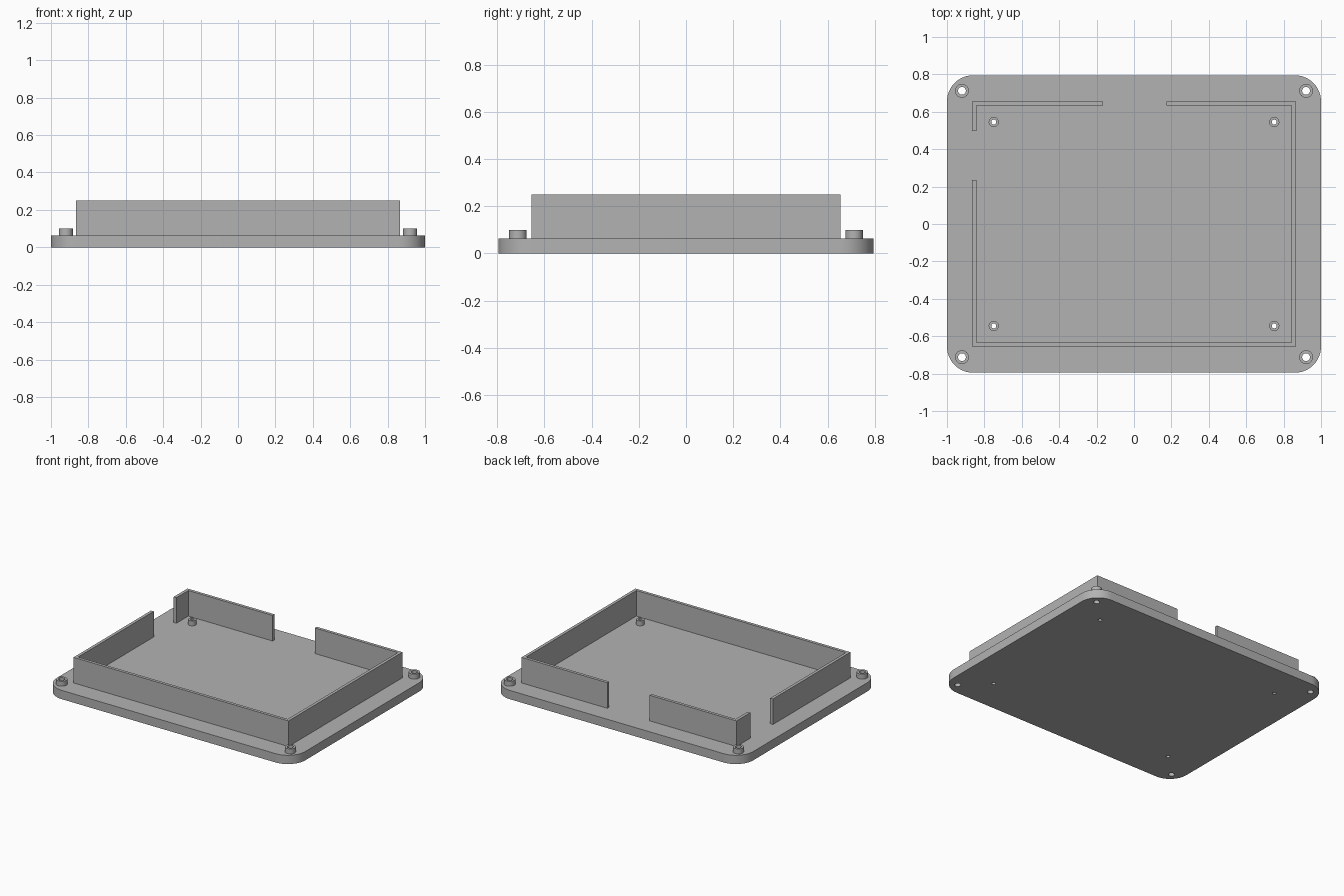
import bpy, bmesh, math

if "Cube" in bpy.data.objects:
    bpy.data.objects.remove(bpy.data.objects["Cube"])

grey = bpy.data.materials.new("light_grey")
grey.diffuse_color = (0.45, 0.45, 0.45, 1)
grey.use_nodes = True
grey.node_tree.nodes["Principled BSDF"].inputs["Base Color"].default_value = grey.diffuse_color


def circle(cx, cy, r, n=32):
    return [(cx + r * math.cos(2 * math.pi * i / n),
             cy + r * math.sin(2 * math.pi * i / n)) for i in range(n)]


def rounded_rect(hx, hy, r, n=12):
    pts = []
    for k, (sx, sy) in enumerate([(1, 1), (-1, 1), (-1, -1), (1, -1)]):
        for i in range(n + 1):
            a = math.pi / 2 * (k + i / n)
            pts.append((sx * (hx - r) + r * math.cos(a),
                        sy * (hy - r) + r * math.sin(a)))
    return pts


def prism(name, loops, z0, z1):
    """Extrude a flat outline; every loop after the first is a hole."""
    curve = bpy.data.curves.new(name + "_outline", 'CURVE')
    curve.dimensions = '2D'
    curve.fill_mode = 'BOTH'
    curve.extrude = (z1 - z0) / 2
    for pts in loops:
        spline = curve.splines.new('POLY')
        spline.points.add(len(pts) - 1)
        for p, (x, y) in zip(spline.points, pts):
            p.co = (x, y, 0, 1)
        spline.use_cyclic_u = True
    temp = bpy.data.objects.new(name + "_outline", curve)
    bpy.context.collection.objects.link(temp)
    deps = bpy.context.evaluated_depsgraph_get()
    mesh = bpy.data.meshes.new_from_object(temp.evaluated_get(deps))
    bpy.data.objects.remove(temp)
    bpy.data.curves.remove(curve)

    bm = bmesh.new()
    bm.from_mesh(mesh)
    bmesh.ops.remove_doubles(bm, verts=bm.verts, dist=1e-5)
    bmesh.ops.translate(bm, verts=bm.verts, vec=(0, 0, (z0 + z1) / 2))
    bmesh.ops.recalc_face_normals(bm, faces=bm.faces)
    for f in bm.faces:
        f.smooth = True
        f.material_index = 0
    bm.to_mesh(mesh)
    bm.free()
    mesh.set_sharp_from_angle(angle=math.radians(30))
    mesh.materials.clear()
    mesh.materials.append(grey)
    obj = bpy.data.objects.new(name, mesh)
    bpy.context.collection.objects.link(obj)
    return obj


BASE, BOSS, WALL = 0.064, 0.10, 0.25
corners = [(sx, sy) for sx in (-1, 1) for sy in (-1, 1)]
# name, x, y, outer radius, hole radius
kinds = [("corner_boss", 0.92, 0.712, 0.037, 0.021),
         ("inner_standoff", 0.75, 0.545, 0.027, 0.013)]

# Base plate with through holes
holes = [circle(sx * x, sy * y, r) for _, x, y, _, r in kinds for sx, sy in corners]
prism("base_plate", [rounded_rect(1, 0.795, 0.14)] + holes, 0, BASE)

# Hollow bosses around each hole
for name, x, y, outer, inner in kinds:
    for sx, sy in corners:
        c = (sx * x, sy * y)
        prism(name, [circle(*c, outer), circle(*c, inner)], BASE, BOSS)

# Thin walls, open at the back and at the left
X, Y, T = 0.865, 0.655, 0.022
prism("main_wall", [[(-X, 0.236), (-X, -Y), (X, -Y), (X, Y), (0.175, Y),
                     (0.175, Y - T), (X - T, Y - T), (X - T, T - Y),
                     (T - X, T - Y), (T - X, 0.236)]], BASE, WALL)
prism("corner_wall", [[(-X, 0.496), (T - X, 0.496), (T - X, Y - T),
                       (-0.165, Y - T), (-0.165, Y), (-X, Y)]], BASE, WALL)
